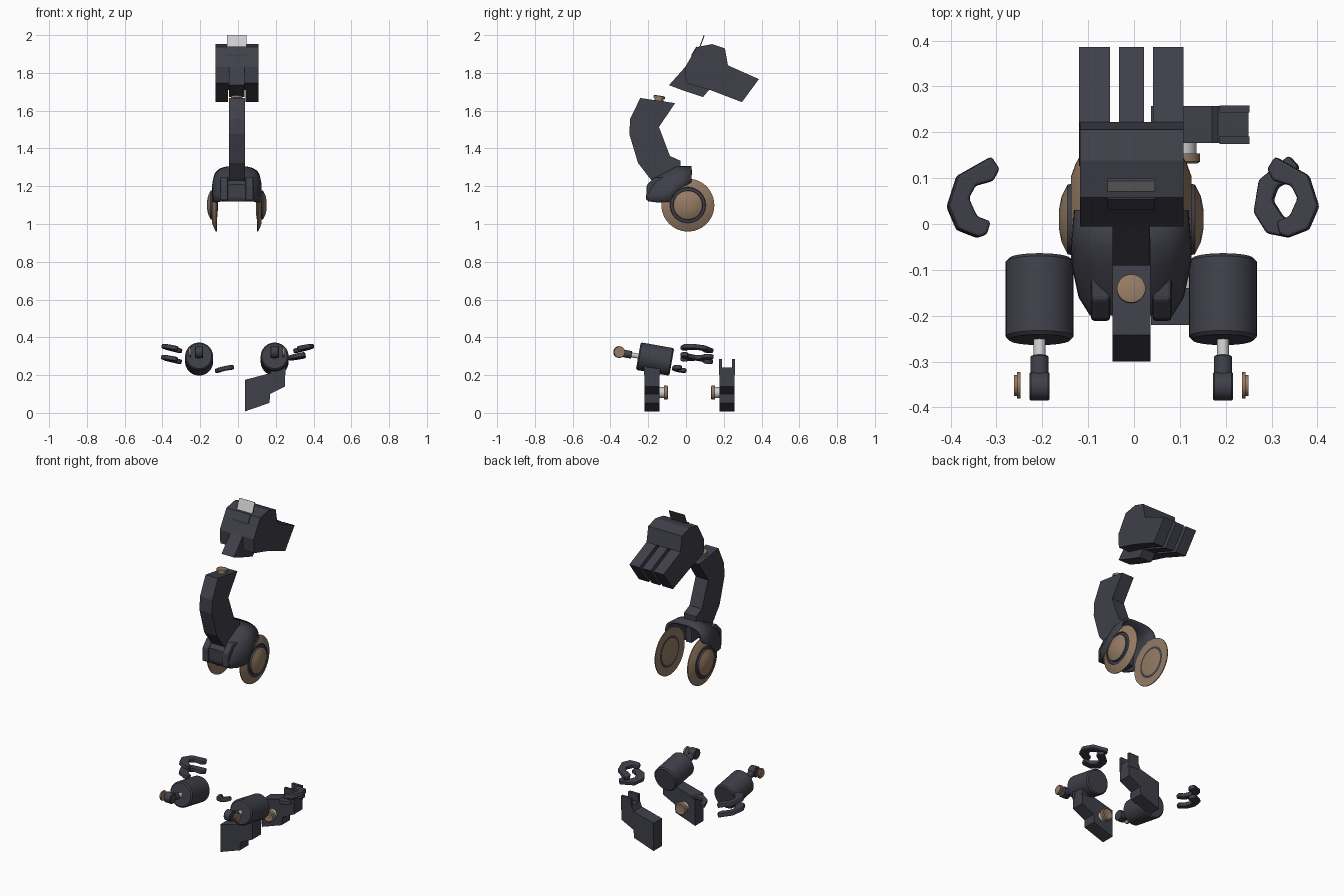
import bpy, bmesh, math
from mathutils import Vector, Matrix

if "Cube" in bpy.data.objects:
    bpy.data.objects.remove(bpy.data.objects["Cube"])


def material(name, rgb):
    m = bpy.data.materials.new(name)
    m.use_nodes = True
    m.diffuse_color = (*rgb, 1)
    m.node_tree.nodes["Principled BSDF"].inputs["Base Color"].default_value = (*rgb, 1)
    return m


DARK = material("dark slate", (0.05, 0.05, 0.068))
BRONZE = material("bronze", (0.30, 0.20, 0.13))
SILVER = material("silver", (0.62, 0.62, 0.62))
MATS = [DARK, BRONZE, SILVER]
CX = -0.006  # middle plane of the arm


def finish(bm, name, smooth=None):
    bmesh.ops.remove_doubles(bm, verts=bm.verts, dist=1e-5)
    bmesh.ops.recalc_face_normals(bm, faces=bm.faces)
    me = bpy.data.meshes.new(name)
    bm.to_mesh(me)
    bm.free()
    for m in MATS:
        me.materials.append(m)
    if smooth:
        me.shade_smooth()
        me.set_sharp_from_angle(angle=math.radians(smooth))
    ob = bpy.data.objects.new(name, me)
    bpy.context.collection.objects.link(ob)
    return ob


def prism(name, pts, axis, lo, hi, mat=0, bevel=0):
    """Extrude a flat outline along one axis."""
    place = {"x": lambda a, b, t: (t, a, b),
             "y": lambda a, b, t: (a, t, b),
             "z": lambda a, b, t: (a, b, t)}[axis]
    bm = bmesh.new()
    low = [bm.verts.new(place(a, b, lo)) for a, b in pts]
    high = [bm.verts.new(place(a, b, hi)) for a, b in pts]
    n = len(pts)
    bm.faces.new(low)
    bm.faces.new(high)
    for i in range(n):
        j = (i + 1) % n
        bm.faces.new((low[i], low[j], high[j], high[i]))
    for f in bm.faces:
        f.material_index = mat
    ob = finish(bm, name)
    if bevel:
        mod = ob.modifiers.new("bevel", "BEVEL")
        mod.width, mod.segments = bevel, 2
    return ob


def lathe(name, profile, mats, loc, direction, n=40):
    """Spin (radius, height) points round a direction; one material per band."""
    bm = bmesh.new()
    rot = Vector(direction).to_track_quat("Z", "Y").to_matrix().to_4x4()
    rings = []
    for r, h in profile:
        if r == 0:
            rings.append([bm.verts.new((0, 0, h))] * n)
        else:
            rings.append([bm.verts.new((r * math.cos(2 * math.pi * i / n),
                                        r * math.sin(2 * math.pi * i / n), h)) for i in range(n)])
    for a, b, m in zip(rings, rings[1:], mats):
        for i in range(n):
            j = (i + 1) % n
            corners = list(dict.fromkeys((a[i], a[j], b[j], b[i])))
            bm.faces.new(corners).material_index = m
    bm.transform(Matrix.Translation(loc) @ rot)
    return finish(bm, name, 30)


def rod(name, r, length, mat, loc, direction):
    c = r * 0.1
    return lathe(name, [(0, 0), (r - c, 0), (r, c), (r, length - c), (r - c, length), (0, length)],
                 [mat] * 5, loc, direction)


# Head: angular housing, three rear fingers, front jaw
prism("head_housing", [(-.005, 1.83), (.058, 1.937), (.138, 1.952), (.206, 1.93),
                       (.222, 1.84), (.127, 1.71), (0, 1.746)], "x", -.118, .108)
for i, (lo, hi) in enumerate([(-.12, -.052), (-.033, .022), (.041, .108)]):
    prism(f"rear_finger_{i + 1}", [(.222, 1.84), (.386, 1.767), (.296, 1.645), (.127, 1.71)],
          "x", lo, hi)
prism("jaw", [(-.09, 1.735), (-.005, 1.83), (.127, 1.715), (.09, 1.672), (-.01, 1.705)],
      "x", -.047, .035)

# Raised sight plate, pale on its front side only
plate = prism("sight_plate", [(.062, 1.915), (.094, 2.0), (.099, 1.998), (.067, 1.913)],
              "x", -.058, .046)
for p in plate.data.polygons:
    if p.normal.y < -0.8:
        p.material_index = 2
prism("sight_base", [(.03, 1.88), (.03, 1.898), (.055, 1.94), (.065, 1.93)], "x", -.058, .046)

# Curved arm and its end bolt
prism("curved_arm", [(-.242, 1.667), (-.058, 1.64), (-.143, 1.513), (-.085, 1.36), (-.03, 1.335),
                     (-.03, 1.29), (-.15, 1.2), (-.19, 1.24), (-.254, 1.323), (-.30, 1.476),
                     (-.296, 1.556)], "x", -.047, .036)
lathe("arm_bolt", [(0, 0), (.024, 0), (.024, .018), (.031, .018), (.031, .03), (.021, .033), (0, .033)],
      [1] * 6, (CX, -.145, 1.647), (0, .15, 1))

# Shoulder cover: arched shell lofted along y, open below and behind
bm = bmesh.new()
arches = []
N = 16
for y, w, top, bottom in [(.03, .125, 1.307, 1.222), (-.05, .132, 1.307, 1.17),
                          (-.09, .13, 1.286, 1.116), (-.16, .115, 1.25, 1.115),
                          (-.20, .09, 1.21, 1.12)]:
    arch = []
    for i in range(N + 1):
        a = math.pi * i / N
        c, s = math.cos(a), math.sin(a)
        arch.append(bm.verts.new((CX + w * math.copysign(abs(c) ** .7, c), y,
                                  bottom + (top - bottom) * abs(s) ** .7)))
    arches.append(arch)
for a, b in zip(arches, arches[1:]):
    for i in range(N):
        bm.faces.new((a[i], a[i + 1], b[i + 1], b[i]))
bm.faces.new(arches[-1])
cover = finish(bm, "shoulder_cover", 35)
shell = cover.modifiers.new("thickness", "SOLIDIFY")
shell.thickness = .014
for side, word in ((-1, "right"), (1, "left")):
    prism(f"{word}_cover_lobe", [(-.212, 1.125), (-.208, 1.205), (-.165, 1.25), (-.11, 1.25), (-.11, 1.118)],
          "x", CX + side * .067 - .021, CX + side * .067 + .021, 0, .008)
    # Shoulder wheel: flange, dark ring, domed hub
    lathe(f"{word}_shoulder_wheel",
          [(0, -.006), (.05, -.004), (.078, 0), (.092, .002), (.14, 0), (.14, .005), (.12, .016),
           (.095, .025), (.092, .02), (.078, .022), (.076, .033), (.05, .046), (.025, .051), (0, .052)],
          [1, 1, 0, 1, 1, 1, 1, 0, 0, 0, 1, 1, 1], (CX + side * .106, .01, 1.10), (side, 0, 0), 48)

    # Motor drum, piston rod, knuckle and loose pin cap
    x = CX + side * .2
    axis = Vector((0, -.985, .175))
    mid = Vector((x, -.164, .285))
    rod(f"{word}_drum", .074, .18, 0, mid - axis * .09, axis)
    rod(f"{word}_piston", .013, .08, 2, mid + axis * .07, axis)
    rod(f"{word}_knuckle_socket", .02, .06, 0, mid + axis * .126, axis)
    rod(f"{word}_knuckle", .031, .044, 0, (x - .022, -.354, .322), (1, 0, 0))
    lathe(f"{word}_pin_cap", [(0, 0), (.029, 0), (.029, .007), (.023, .007), (.023, .014), (0, .014)],
          [1] * 5, (x + side * .042, -.352, .322), (side, 0, 0))

# Crescent plates
CRESCENT = [(-.094, -.02), (-.072, .048), (.002, .09), (.02, .063), (.006, .037), (-.033, .026),
            (-.048, -.002), (-.03, -.041), (0, -.052), (-.008, -.08), (-.026, -.087), (-.072, -.07)]


def crescent(name, loc, turn=0, tilt=0, mirror=1, scale=1):
    pts = [(px * mirror * scale, py * scale) for px, py in CRESCENT]
    ob = prism(name, pts, "z", -.012, .012, 0, .006)
    ob.location = loc
    ob.rotation_euler = Matrix.Rotation(tilt, 3, "Y").to_euler()
    ob.rotation_euler.rotate(Matrix.Rotation(-.07, 3, "X"))
    ob.data.transform(Matrix.Rotation(turn, 4, "Z"))


crescent("right_upper_crescent", (-.314, .057, .335), tilt=.2)
crescent("right_lower_crescent", (-.316, .056, .277), tilt=.2)
crescent("left_upper_crescent", (.311, .057, .335), tilt=-.2, mirror=-1)
crescent("left_lower_crescent", (.35, .06, .305), turn=.15, tilt=-.2)
crescent("middle_crescent", (-.07, -.015, .232), turn=math.radians(80), tilt=-.2, scale=.62)

# Two stepped feet with forked tops and inward bolts
FOOT = [(.037, .175), (.17, .21), (.183, .24), (.25, .24), (.25, .14), (.17, .10), (.167, .053), (.037, .008)]
for word, mid_y, inward in (("front", -.18, 1), ("back", .217, -1)):
    prism(f"{word}_foot", FOOT, "y", mid_y - .04, mid_y + .04)
    for k in (-1, 1):
        y = mid_y + k * .034
        prism(f"{word}_foot_prong_{'inner' if k == inward else 'outer'}",
              [(.186, .2), (.186, .285), (.252, .285), (.252, .2)], "y", y - .008, y + .008)
    start = (.107, mid_y + inward * .035, .107)
    rod(f"{word}_foot_shaft", .029, .04, 2, start, (0, inward, 0))
    lathe(f"{word}_foot_bolt", [(0, .028), (.037, .028), (.037, .046), (.031, .05), (.02, .047), (0, .047)],
          [1] * 5, start, (0, inward, 0))
